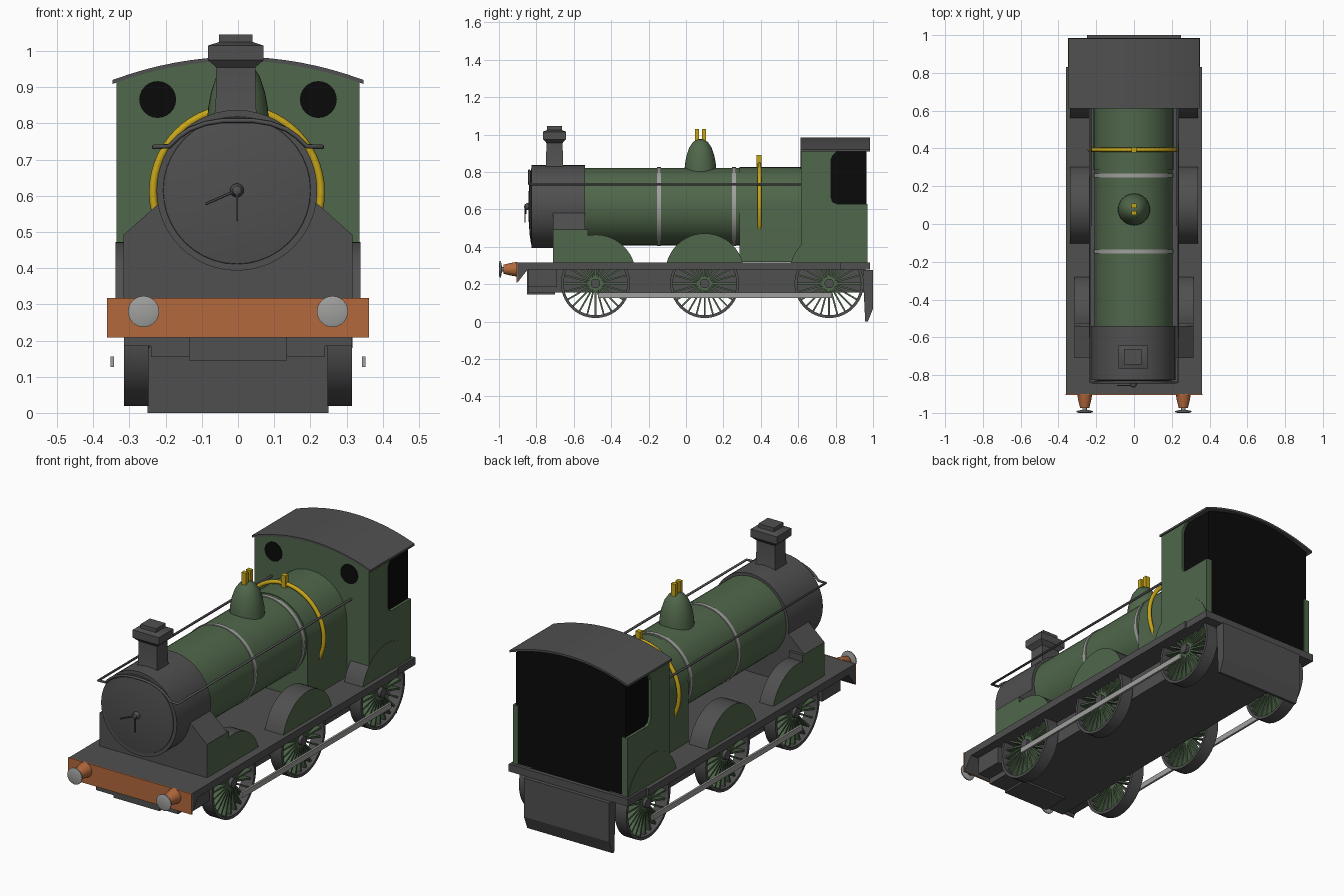
import bpy, bmesh, math
from mathutils import Vector

cube = bpy.data.objects.get("Cube")
if cube:
    bpy.data.objects.remove(cube)


def material(name, r, g, b):
    m = bpy.data.materials.new(name)
    m.use_nodes = True
    m.diffuse_color = (r, g, b, 1)
    m.node_tree.nodes["Principled BSDF"].inputs["Base Color"].default_value = (r, g, b, 1)
    return m


GREEN = material("dull green", .08, .135, .07)
GREY = material("dark grey", .08, .08, .08)
BLACK = material("black", .003, .003, .003)
ORANGE = material("orange", .45, .14, .045)
YELLOW = material("brass yellow", .57, .38, .01)
SILVER = material("light grey", .35, .35, .34)
SIDES = (("right", -1), ("left", 1))


def finish(name, bm, mats, smooth=None, rule=None):
    bmesh.ops.recalc_face_normals(bm, faces=bm.faces)
    if rule:
        for f in bm.faces:
            f.material_index = rule(f)
    me = bpy.data.meshes.new(name)
    bm.to_mesh(me)
    bm.free()
    for m in mats:
        me.materials.append(m)
    ob = bpy.data.objects.new(name, me)
    bpy.context.collection.objects.link(ob)
    if smooth:
        bpy.ops.object.select_all(action='DESELECT')
        bpy.context.view_layer.objects.active = ob
        ob.select_set(True)
        bpy.ops.object.shade_smooth_by_angle(angle=math.radians(smooth))
    return ob


def loft(bm, rings, closed=False):
    """Skin equal-sized rings of points."""
    rows = [[bm.verts.new(p) for p in ring] for ring in rings]
    pairs = list(zip(rows, rows[1:])) + ([(rows[-1], rows[0])] if closed else [])
    n = len(rows[0])
    for a, b in pairs:
        for i in range(n):
            j = (i + 1) % n
            bm.faces.new((a[i], a[j], b[j], b[i]))
    if not closed:
        bm.faces.new(rows[0])
        bm.faces.new(rows[-1])


def prism(name, axis, pts, a, b, mats, smooth=None, rule=None):
    """Extrude a profile: (y, z) along X or (x, z) along Y."""
    bm = bmesh.new()
    place = (lambda p, t: (t, p[0], p[1])) if axis == 'X' else (lambda p, t: (p[0], t, p[1]))
    loft(bm, [[place(p, t) for p in pts] for t in (a, b)])
    return finish(name, bm, mats, smooth, rule)


def box(name, x, y, z, mat):
    return prism(name, 'X', [(y[0], z[0]), (y[1], z[0]), (y[1], z[1]), (y[0], z[1])], x[0], x[1], [mat])


def lathe(name, axis, centre, profile, mat, seg=32, closed=False):
    """Turn (radius, distance) pairs about an axis through centre."""
    bm = bmesh.new()
    rings = []
    for r, t in profile:
        ring = []
        for i in range(seg):
            u = 2 * math.pi * i / seg
            c, s = r * math.cos(u), r * math.sin(u)
            off = {'X': (t, c, s), 'Y': (c, t, s), 'Z': (c, s, t)}[axis]
            ring.append(Vector(centre) + Vector(off))
        rings.append(ring)
    loft(bm, rings, closed)
    return finish(name, bm, [mat], 35)


def tube(name, pts, radius, mat):
    cu = bpy.data.curves.new(name, 'CURVE')
    cu.dimensions = '3D'
    cu.bevel_depth = radius
    cu.bevel_resolution = 2
    cu.use_fill_caps = True
    sp = cu.splines.new('POLY')
    sp.points.add(len(pts) - 1)
    for p, co in zip(sp.points, pts):
        p.co = (*co, 1)
    cu.materials.append(mat)
    ob = bpy.data.objects.new(name, cu)
    bpy.context.collection.objects.link(ob)


def arc(cx, cz, r, a0, a1, n):
    return [(cx + r * math.cos(math.radians(a0 + (a1 - a0) * i / n)),
             cz + r * math.sin(math.radians(a0 + (a1 - a0) * i / n))) for i in range(n + 1)]


def green_sides(f):
    return 0 if abs(f.normal.x) > .9 else 1


# Footplate, frames and beams
box("footplate", (-.36, .36), (-.9, .83), (.278, .317), GREY)
box("rear_footplate", (-.35, .35), (.83, .985), (.278, .317), GREY)
box("main_frame", (-.24, .24), (-.845, .96), (.155, .28), GREY)
box("front_frame_bracket", (-.315, .315), (-.845, -.69), (.185, .28), GREY)
box("front_step", (-.135, .135), (-.85, -.7), (.145, .28), GREY)
prism("beam_backing", 'X', [(-.9, .317), (-.845, .28), (-.9, .21)], -.36, .36, [GREY])
box("buffer_beam", (-.362, .362), (-.906, -.9), (.208, .318), ORANGE)
prism("rear_valance", 'X', [(.945, .275), (1, .275), (1, .07), (.972, 0), (.958, 0)], -.25, .25, [GREY])

# Boiler, firebox and bands
C = (-.003, 0, .615)
lathe("boiler", 'Y', C, [(.207, -.56), (.207, .62)], GREEN, 48)
prism("firebox", 'Y', [(.21, .32)] + arc(-.003, .615, .211, 0, 180, 24) + [(-.215, .32)],
      .285, .62, [GREEN], 35)
for name, y in (("front_band", -.145), ("rear_band", .257)):
    lathe(name, 'Y', C, [(.211, y - .01), (.211, y + .01)], SILVER, 48)
tube("brass_arch", [(x, .393, z) for x, z in arc(-.003, .61, .232, -39, 219, 40)], .011, YELLOW)
box("whistle", (-.014, .014), (.378, .404), (.82, .89), YELLOW)

# Smokebox, saddle and door
lathe("smokebox", 'Y', C, [(.222, -.825), (.222, -.54)], GREY, 48)
prism("saddle", 'Y', [(-.315, .317), (-.315, .493), (-.24, .56), (-.15, .64),
                      (.15, .64), (.24, .56), (.315, .493), (.315, .317)], -.71, -.54, [GREY])
lathe("smokebox_door", 'Y', C, [(.206, -.82), (.203, -.828), (.15, -.836), (.08, -.841), (.01, -.843)], GREY, 40)
lathe("door_boss", 'Y', C, [(.019, -.835), (.019, -.85), (.012, -.862), (.003, -.865)], GREY, 16)
tube("door_handle_long", [(-.003, -.855, .615), (-.09, -.855, .577)], .003, GREY)
tube("door_handle_short", [(-.003, -.86, .615), (-.003, -.86, .53)], .003, GREY)

# Chimney with a rectangular section
bm = bmesh.new()
loft(bm, [[(-.006 + sx * hx, -.703 + sy * hy, z) for sx, sy in ((-1, -1), (1, -1), (1, 1), (-1, 1))]
          for z, hx, hy in ((.79, .07, .058), (.84, .056, .046), (.955, .054, .043), (.975, .077, .061),
                            (1.015, .077, .061), (1.025, .046, .04), (1.045, .046, .04))])
finish("chimney", bm, [GREY], 40)

# Dome and safety valves
lathe("dome", 'Z', (0, .077, 0), [(.086, .78), (.083, .84), (.075, .885), (.06, .93),
                                  (.04, .96), (.02, .973), (.003, .976)], GREEN)
for name, y in (("front_valve", .058), ("rear_valve", .097)):
    box(name, (-.013, .013), (y - .011, y + .011), (.95, 1.03), YELLOW)

# Handrail running round the front of the smokebox
half = [(.232, .62, .735), (.232, -.838, .735), (.19, -.838, .737), (.165, -.838, .762),
        (.135, -.838, .783), (.09, -.838, .8), (.04, -.838, .808)]
tube("handrail", half + [(-x, y, z) for x, y, z in reversed(half)], .0065, GREY)

# Cab
roof_arc = [(.335 * i / 8, .977 - .064 * (i / 8) ** 2) for i in range(-8, 9)]
prism("cab_front", 'Y', [(-.335, .317)] + roof_arc + [(.335, .317)], .615, .635, [GREEN])
prism("cab_interior", 'Y', [(-.322, .318)] + [(x * .96, z - .004) for x, z in roof_arc] + [(.322, .318)],
      .63, .966, [BLACK])
prism("cab_roof", 'Y', [(x * 1.035, z - .004) for x, z in roof_arc]
      + [(x * 1.035, z + .007) for x, z in reversed(roof_arc)], .612, .983, [GREY], 30)
cab_side = [(.616, .317), (.97, .317), (.97, .63), (.805, .63), (.783, .64), (.775, .665),
            (.775, .865), (.785, .89), (.81, .914), (.616, .914)]

for side, s in SIDES:
    prism(side + "_cab_side", 'X', cab_side, s * .305, s * .336, [GREEN])
    lathe(side + "_cab_window", 'Y', (s * .222, .612, .866), [(.051, 0), (.051, .005)], BLACK, 24)

    # Splashers: green sides, grey tops
    prism(side + "_front_splasher", 'X', [(-.71, .317), (-.71, .493), (-.525, .493), (-.525, .46)]
          + arc(-.484, .25, .215, 95, 18, 12), s * .235, s * .316, [GREEN, GREY], 30, green_sides)
    for name, y in (("_middle_splasher", .1), ("_rear_splasher", .765)):
        prism(side + name, 'X', arc(y, .262, .21, 165, 15, 20), s * .23, s * .338,
              [GREEN, GREY], 30, green_sides)

    # Wheels
    for name, y in (("front", -.484), ("middle", .1), ("rear", .765)):
        centre = (s * .281, y, .204)
        lathe(f"{side}_{name}_rim", 'X', centre,
              [(.185, -.034), (.185, .034), (.17, .034), (.17, -.034)], GREY, 40, True)
        lathe(f"{side}_{name}_hub", 'X', centre, [(.025, -.034), (.025, .036)], GREY, 20)
        bm = bmesh.new()
        for i in range(24):
            u = 2 * math.pi * i / 24
            d, n = Vector((0, math.cos(u), math.sin(u))), Vector((0, -math.sin(u), math.cos(u)))
            loft(bm, [[Vector(centre) + d * r + n * a * .0045 + Vector((b * .018, 0, 0))
                       for a, b in ((-1, -1), (1, -1), (1, 1), (-1, 1))] for r in (.018, .174)])
        finish(f"{side}_{name}_spokes", bm, [GREEN])
    box(side + "_coupling_rod", (s * .342, s * .353), (-.47, .78), (.127, .156), SILVER)

    # Buffers
    spot = (s * .261, 0, .28)
    lathe(side + "_buffer_housing", 'Y', spot, [(.04, -.9), (.034, -.935), (.024, -.975)], ORANGE, 20)
    lathe(side + "_buffer_shaft", 'Y', spot, [(.011, -.97), (.011, -.99)], SILVER, 12)
    lathe(side + "_buffer_head", 'Y', spot, [(.02, -.985), (.043, -.99), (.043, -.996), (.03, -1)], SILVER, 24)
